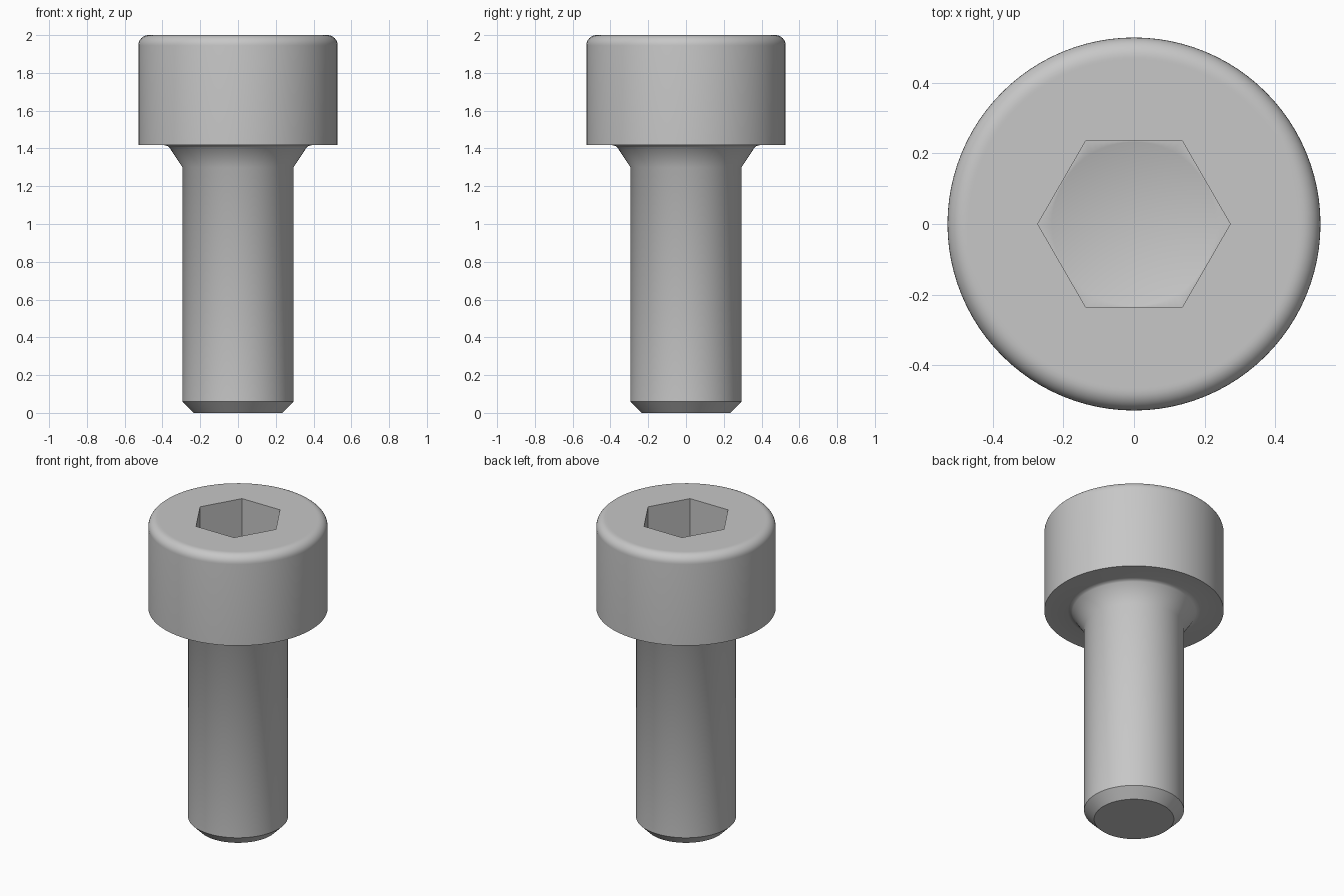
import bpy
import bmesh
from math import sin, cos, pi, radians

if "Cube" in bpy.data.objects:
    bpy.data.objects.remove(bpy.data.objects["Cube"], do_unlink=True)

SEGMENTS = 96
HEAD_R, SHANK_R, FILLET = 0.528, 0.294, 0.055
HEX_FLAT = 0.236            # socket centre to flat
SOCKET_Z, DRILL_Z = 1.70, 1.565

steel = bpy.data.materials.new("plain steel grey")
steel.use_nodes = True
steel.diffuse_color = (0.57, 0.57, 0.57, 1)
steel.node_tree.nodes["Principled BSDF"].inputs["Base Color"].default_value = (0.57, 0.57, 0.57, 1)

bm = bmesh.new()


def ring(radius, z):
    """Closed loop of vertices; radius is a function of the angle."""
    angles = [2 * pi * i / SEGMENTS for i in range(SEGMENTS)]
    return [bm.verts.new((radius(a) * cos(a), radius(a) * sin(a), z)) for a in angles]


def circle(r):
    return lambda a: r


def hexagon(a):
    return HEX_FLAT / cos(a % (pi / 3) - pi / 6)


# Shank with chamfered tip, flared neck and underside of the head
profile = [(0.235, 0), (SHANK_R, 0.06), (SHANK_R, 1.30), (0.363, 1.405),
           (0.372, 1.413), (0.39, 1.417), (HEAD_R, 1.417)]

# Rounded top rim of the head
for i in range(9):
    t = i / 8 * pi / 2
    profile.append((HEAD_R - FILLET + FILLET * cos(t), 2 - FILLET + FILLET * sin(t)))
profile.append((HEAD_R - FILLET - 0.008, 2))

rings = [ring(circle(r), z) for r, z in profile]

# Hexagonal socket, then the drilled cone at its floor
rings += [ring(hexagon, 2), ring(hexagon, SOCKET_Z), ring(circle(HEX_FLAT * 0.985), SOCKET_Z)]

for low, high in zip(rings, rings[1:]):
    for i in range(SEGMENTS):
        j = (i + 1) % SEGMENTS
        bm.faces.new((low[i], low[j], high[j], high[i]))

# Flat tip and drill point
bm.faces.new(rings[0][::-1])
point = bm.verts.new((0, 0, DRILL_Z))
for i in range(SEGMENTS):
    bm.faces.new((rings[-1][i], rings[-1][(i + 1) % SEGMENTS], point))

bmesh.ops.recalc_face_normals(bm, faces=bm.faces)
mesh = bpy.data.meshes.new("socket_head_screw")
bm.to_mesh(mesh)
bm.free()
mesh.materials.append(steel)

screw = bpy.data.objects.new("socket_head_screw", mesh)
bpy.context.collection.objects.link(screw)
bpy.ops.object.select_all(action="DESELECT")
screw.select_set(True)
bpy.context.view_layer.objects.active = screw
bpy.ops.object.shade_smooth_by_angle(angle=radians(36))
